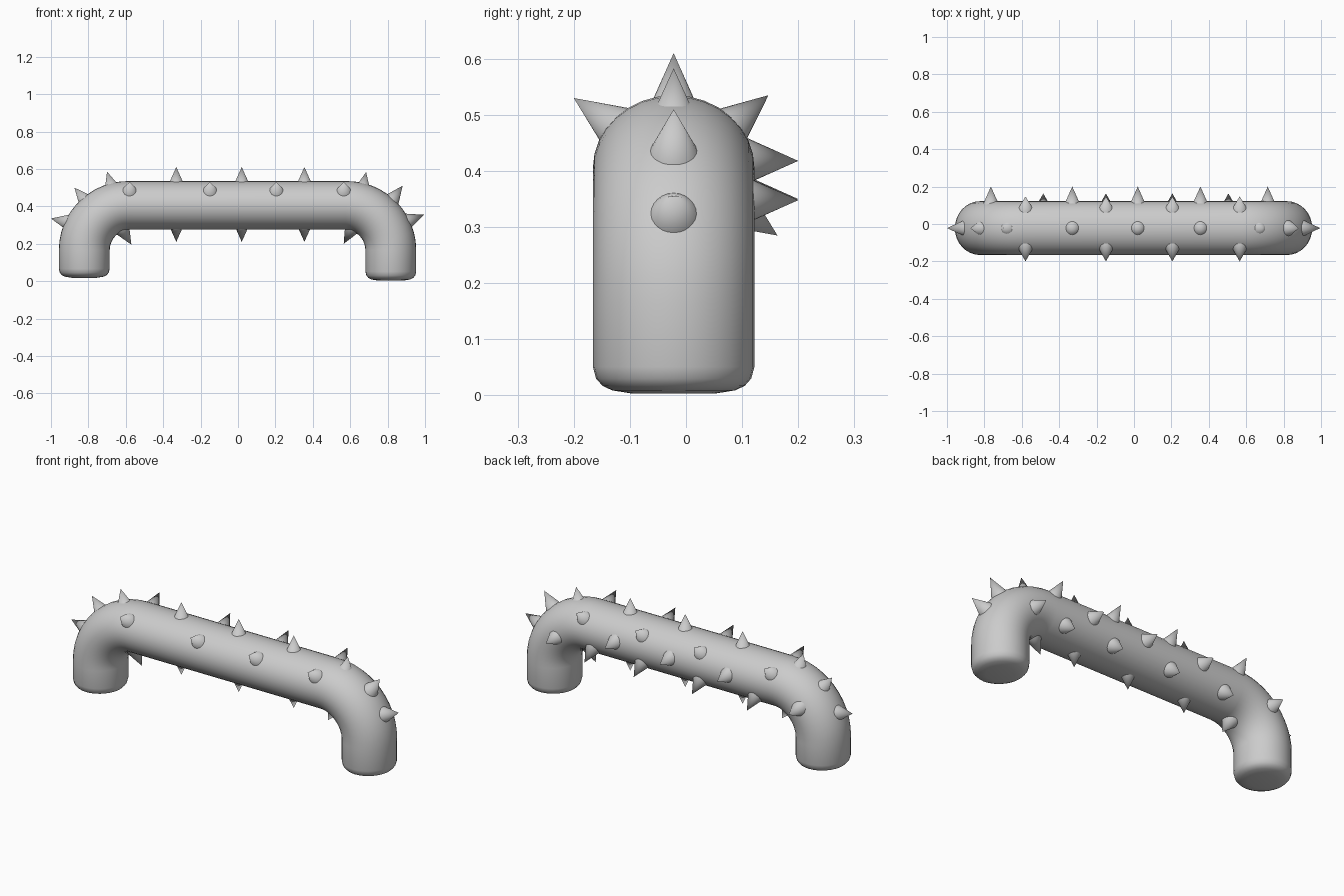
import bpy, bmesh
from math import sin, cos, pi
from mathutils import Vector

if "Cube" in bpy.data.objects:
    bpy.data.objects.remove(bpy.data.objects["Cube"])

YC = -0.022          # centre line of the bar in y
ZC = 0.405           # bar axis height
BEND = 0.24          # bend radius of the axis
SIDES = 32


def finish(bm, name, angle=0.7):
    bmesh.ops.recalc_face_normals(bm, faces=bm.faces)
    me = bpy.data.meshes.new(name)
    bm.to_mesh(me)
    bm.free()
    ob = bpy.data.objects.new(name, me)
    bpy.context.collection.objects.link(ob)
    bpy.ops.object.select_all(action='DESELECT')
    ob.select_set(True)
    bpy.context.view_layer.objects.active = ob
    bpy.ops.object.shade_smooth_by_angle(angle=angle)
    return ob


# Half of the handle path: (x, z, tilt, scale), from foot to bar
def half_path(leg_x, foot_z):
    pts = [(leg_x, foot_z + dz, 0, s) for dz, s in
           ((0, 0.5), (0.006, 0.76), (0.014, 0.88), (0.027, 0.96), (0.048, 1))]
    for i in range(13):
        a = pi / 2 * i / 12
        pts.append((leg_x - BEND + BEND * cos(a), ZC - BEND + BEND * sin(a), a, 1))
    return pts


# Bent tube with rounded feet
right = half_path(0.817, 0.003)
left = [(-x, z, pi - a, s) for x, z, a, s in reversed(half_path(0.822, 0.018))]
bm = bmesh.new()
rings = []
for x, z, a, s in right + left:
    side = Vector((cos(a), 0, sin(a)))
    grow = 0.13 + 0.006 * abs(cos(a))
    rings.append([bm.verts.new(Vector((x, YC, z))
                  + side * grow * s * cos(2 * pi * k / SIDES)
                  + Vector((0, 0.144 * s * sin(2 * pi * k / SIDES), 0)))
                  for k in range(SIDES)])
for r0, r1 in zip(rings, rings[1:]):
    for k in range(SIDES):
        n = (k + 1) % SIDES
        bm.faces.new((r0[k], r0[n], r1[n], r1[k]))
bm.faces.new(rings[0])
bm.faces.new(rings[-1])
finish(bm, "handle_tube")


# Cone spike given by its tip and pointing direction, base sunk in the tube
def spike(bm, tip, direction, height=0.105, radius=0.047):
    d = Vector(direction).normalized()
    rot = d.to_track_quat('Z', 'Y').to_matrix().to_4x4()
    rot.translation = Vector(tip) - d * height / 2
    bmesh.ops.create_cone(bm, cap_ends=True, segments=24, radius1=radius,
                          radius2=0, depth=height, matrix=rot)


def spike_row(name, spikes):
    bm = bmesh.new()
    for tip, d in spikes:
        spike(bm, tip, d)
    finish(bm, name, 0.9)


MID = (-0.33, 0.02, 0.355)
OFF = (-0.15, 0.205)

# Top row, running round the outside of both bends
spike_row("top_spikes", [((x, YC, 0.61), (0, 0, 1)) for x in MID] + [
    ((-0.70, YC, 0.585), (-0.3, 0, 1)), ((0.685, YC, 0.583), (0.2, 0, 1)),
    ((-0.875, YC, 0.50), (-0.85, 0, 1)), ((0.88, YC, 0.51), (0.75, 0, 1)),
    ((-1.0, YC, 0.335), (-1, 0, 0.22)), ((0.995, YC, 0.355), (1, 0, 0.38))])

# Underside row
spike_row("bottom_spikes", [((x, YC, 0.21), (0, 0, -1)) for x in MID] + [
    ((-0.57, YC, 0.195), (0.6, 0, -1)), ((0.565, YC, 0.20), (-0.55, 0, -1))])

# Upper front and upper back rows
UP = (-0.58,) + OFF + (0.565,)
spike_row("front_spikes", [((x, -0.20, 0.53), (0, -0.8, 0.55)) for x in UP])
spike_row("upper_back_spikes", [((x, 0.147, 0.535), (0, 0.75, 0.62)) for x in UP])

# Back row, dropping at the bends
spike_row("back_spikes", [((x, 0.20, 0.418), (0, 1, 0)) for x in MID] + [
    ((-0.765, 0.20, 0.35), (0, 1, 0)), ((0.715, 0.20, 0.348), (0, 1, 0))])

# Lower back row
spike_row("lower_back_spikes", [((x, 0.163, 0.285), (0, 0.8, -0.55))
                                for x in (-0.485,) + OFF + (0.505,)])
